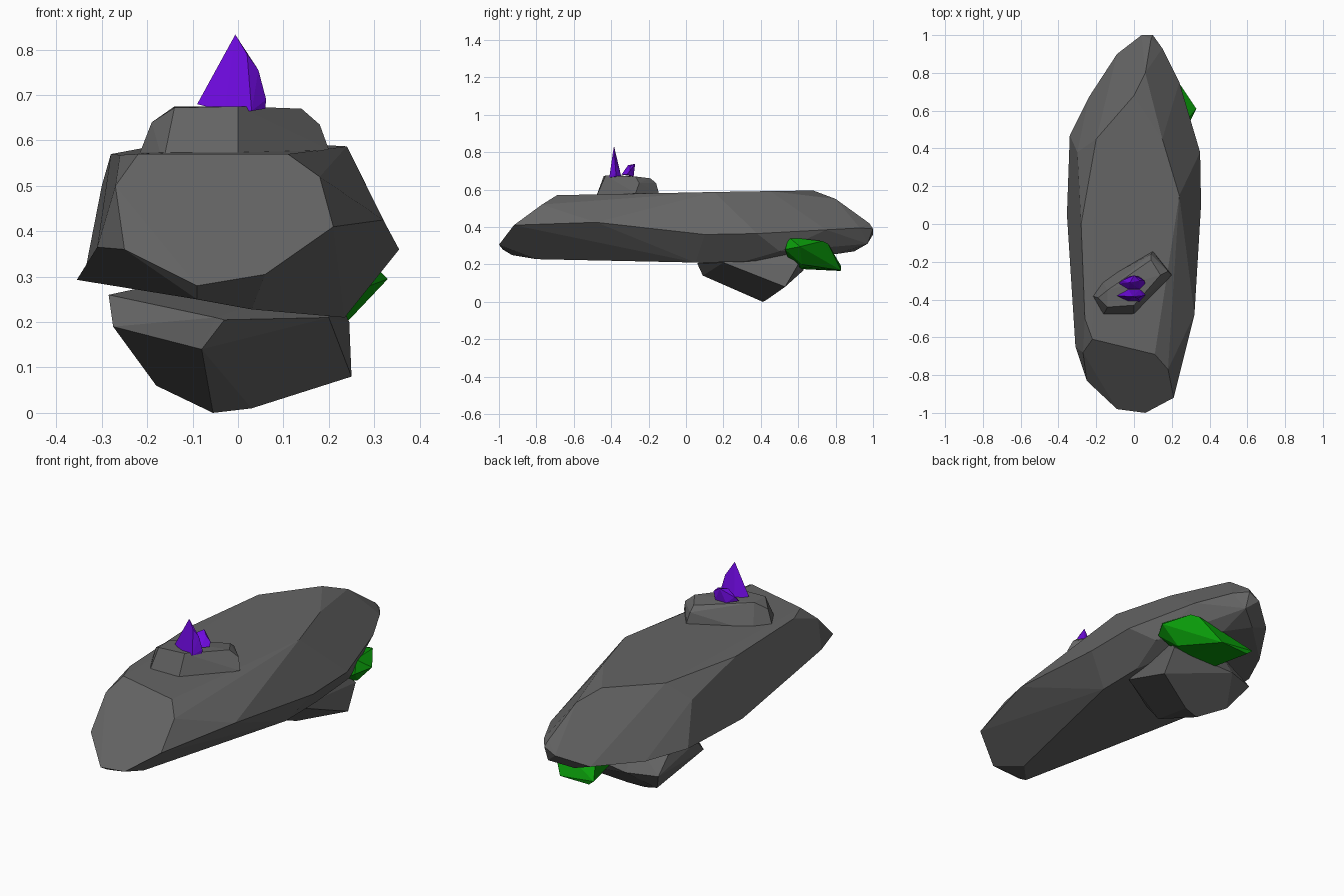
import bpy, bmesh, math

def material(name, rgb):
    m = bpy.data.materials.new(name)
    m.diffuse_color = (*rgb, 1)
    return m

def faceted(name, points, mat):
    """Chiselled solid: convex hull of its corner points, flat shaded."""
    bm = bmesh.new()
    for p in points:
        bm.verts.new(p)
    bmesh.ops.convex_hull(bm, input=bm.verts[:])
    loose = [v for v in bm.verts if not v.link_faces]
    bmesh.ops.delete(bm, geom=loose, context='VERTS')
    bmesh.ops.dissolve_limit(bm, angle_limit=math.radians(5), verts=bm.verts[:], edges=bm.edges[:])
    bmesh.ops.recalc_face_normals(bm, faces=bm.faces[:])
    me = bpy.data.meshes.new(name)
    bm.to_mesh(me)
    bm.free()
    ob = bpy.data.objects.new(name, me)
    bpy.context.collection.objects.link(ob)
    me.materials.append(mat)
    return ob

stone = material("dark_stone", (0.13, 0.13, 0.13))
purple = material("purple_crystal", (0.16, 0.003, 0.75))
green = material("green_crystal", (0.003, 0.33, 0.003))

# Long main boulder
nose = [(-.22, -.61, .57), (.11, -.69, .57), (.18, -.77, .52), (.21, -.92, .41), (.06, -1, .305),
        (-.09, -.98, .28), (-.25, -.83, .36), (-.27, -.68, .5)]
right_ridge = [(.32, -.48, .425), (.355, .1, .36), (.35, .38, .365), (.24, .75, .385), (.15, .93, .395)]
top = [(.24, .15, .587), (.15, .45, .592), (0, .68, .595), (.06, .8, .55), (.09, .98, .42),
       (-.2, .45, .585), (-.28, 0, .57), (-.26, -.5, .568)]
tail = [(.1, 1, .39), (.04, 1, .36), (-.09, .9, .3), (-.24, .67, .28), (-.34, .47, .295), (-.3, .38, .5)]
belly = [(-.355, .05, .293), (-.31, -.65, .365), (-.09, -.93, .25), (.03, -.8, .228),
         (.235, .05, .21), (.235, .3, .213), (.28, .5, .27), (.1, .97, .31), (0, .9, .27), (.1, .8, .255)]
faceted("main_boulder", nose + right_ridge + top + tail + belly, stone)

# Rock hanging underneath
faceted("lower_rock", [
    (-.03, .06, .205), (-.05, .07, .21), (-.08, .09, .14), (.2, .2, .21), (.25, .53, .08), (.03, .43, .01),
    (-.055, .41, 0), (-.18, .49, .06), (-.275, .25, .19), (-.285, .32, .26), (.245, .6, .2),
    (-.1, .63, .17), (-.25, .58, .17), (-.1, .55, .3), (.2, .5, .3), (-.25, .5, .25)], stone)

# Small rock on top
faceted("upper_rock", [
    (-.225, -.38, .55), (-.165, -.485, .55), (0, -.485, .55), (.2, -.27, .58), (.1, -.145, .58), (-.17, -.3, .55),
    (-.19, -.39, .64), (-.14, -.44, .672), (0, -.43, .675), (.14, -.27, .67), (.18, -.25, .635),
    (.09, -.19, .66), (.09, -.16, .635), (-.14, -.35, .675)], stone)

# Purple crystals: a tall spike and a short one leaning back
faceted("tall_crystal", [
    (-.09, -.38, .68), (-.08, -.38, .7), (-.03, -.41, .665), (.03, -.41, .665), (.06, -.375, .67), (.062, -.375, .69),
    (-.03, -.345, .665), (.03, -.345, .665), (.045, -.38, .755), (.02, -.392, .79), (-.006, -.385, .833)], purple)
faceted("short_crystal", [
    (-.08, -.315, .68), (.06, -.315, .68), (-.03, -.345, .68), (.03, -.345, .68),
    (-.03, -.28, .67), (.03, -.28, .67), (-.065, -.3, .7), (.055, -.3, .7),
    (-.02, -.31, .73), (.03, -.3, .725), (0, -.272, .738)], purple)

# Green crystal slab wedged below the tail
faceted("green_crystal", [
    (.29, .53, .28), (.28, .55, .345), (.33, .61, .295), (.25, .73, .325), (.22, .76, .31), (.24, .62, .2),
    (.13, .83, .168), (-.03, .825, .165), (-.06, .83, .19), (0, .62, .175), (.15, .56, .19), (0, .72, .3)], green)
